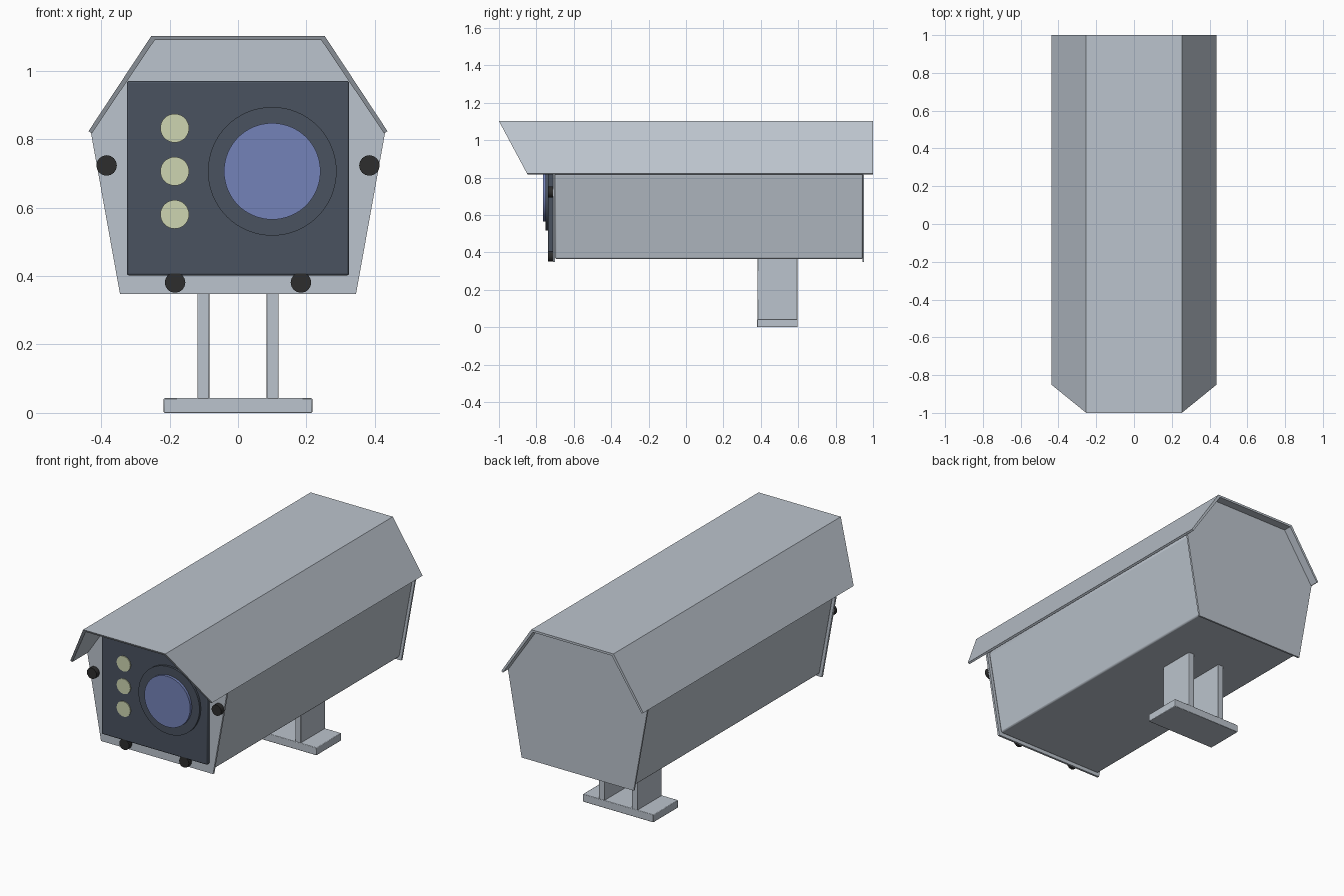
import bpy, bmesh, math

if "Cube" in bpy.data.objects:
    bpy.data.objects.remove(bpy.data.objects["Cube"])


def material(name, rgb):
    m = bpy.data.materials.new(name)
    m.diffuse_color = (*rgb, 1)
    m.use_nodes = True
    m.node_tree.nodes["Principled BSDF"].inputs["Base Color"].default_value = m.diffuse_color
    return m


SHELL = material("pale blue grey", (0.50, 0.55, 0.61))
PANEL = material("dark slate", (0.068, 0.085, 0.115))
GLASS = material("blue glass", (0.175, 0.225, 0.48))
LAMP = material("pale yellow green", (0.61, 0.66, 0.44))
BLACK = material("black", (0.026, 0.026, 0.026))


def finish(name, bm, mat, bevel=0.0):
    bmesh.ops.recalc_face_normals(bm, faces=bm.faces)
    me = bpy.data.meshes.new(name)
    bm.to_mesh(me)
    bm.free()
    me.materials.append(mat)
    ob = bpy.data.objects.new(name, me)
    bpy.context.collection.objects.link(ob)
    if bevel:
        b = ob.modifiers.new("bevel", "BEVEL")
        b.width, b.segments = bevel, 2
    bpy.ops.object.select_all(action="DESELECT")
    ob.select_set(True)
    bpy.context.view_layer.objects.active = ob
    bpy.ops.object.shade_smooth_by_angle(angle=math.radians(30))
    return ob


def prism(name, profile, front, back, mat, bevel=0.0):
    """Sweep an (x, z) outline along y; front and back map z to y."""
    bm = bmesh.new()
    a = [bm.verts.new((x, front(z), z)) for x, z in profile]
    b = [bm.verts.new((x, back(z), z)) for x, z in profile]
    n = len(profile)
    bm.faces.new(a)
    bm.faces.new(b[::-1])
    for i in range(n):
        j = (i + 1) % n
        bm.faces.new((a[i], a[j], b[j], b[i]))
    return finish(name, bm, mat, bevel)


def slab(name, profile, y0, y1, mat, bevel=0.0):
    return prism(name, profile, lambda z: y0, lambda z: y1, mat, bevel)


def box(name, x0, x1, y0, y1, z0, z1, mat, bevel=0.0):
    return slab(name, [(x0, z0), (x1, z0), (x1, z1), (x0, z1)], y0, y1, mat, bevel)


def disc(name, x, z, r, y0, y1, mat, sides=48):
    ring = [(x + r * math.cos(math.tau * i / sides),
             z + r * math.sin(math.tau * i / sides)) for i in range(sides)]
    return slab(name, ring, y0, y1, mat)


def mirrored(half):
    return half + [(-x, z) for x, z in reversed(half)]


# Housing with slightly larger end plates
slab("housing", mirrored([(0.334, 0.365), (0.417, 0.82), (0.24, 1.085)]),
     -0.70, 0.945, SHELL, 0.008)
plate = mirrored([(0.345, 0.348), (0.43, 0.82), (0.247, 1.09)])
slab("front_plate", plate, -0.712, -0.70, SHELL)
slab("back_plate", plate, 0.943, 0.953, SHELL)

# Folded sun hood with raked front edge
outer = [(0.437, 0.823), (0.253, 1.102)]
inner = [(0.243, 1.09), (0.427, 0.817)]
hood = outer + [(-x, z) for x, z in reversed(outer)]
hood += [(-x, z) for x, z in reversed(inner)] + inner
bm = bmesh.new()
rake = lambda z: -1 + (1.102 - z) * 0.535
n = len(hood)
fr = [bm.verts.new((x, rake(z), z)) for x, z in hood]
bk = [bm.verts.new((x, 1.0, z)) for x, z in hood]
for i in range(n):
    j = (i + 1) % n
    bm.faces.new((fr[i], fr[j], bk[j], bk[i]))
for i in range(3):
    # edge strips closing both ends of each hood panel
    for v in (fr, bk):
        bm.faces.new((v[i], v[i + 1], v[n - 2 - i], v[n - 1 - i]))
finish("sun_hood", bm, SHELL)

# Front panel with lens and lamps
box("front_panel", -0.325, 0.325, -0.738, -0.71, 0.402, 0.97, PANEL, 0.006)
disc("lens_ring", 0.10, 0.706, 0.188, -0.75, -0.735, PANEL, 64)
disc("lens_glass", 0.10, 0.706, 0.141, -0.765, -0.745, GLASS, 64)
for i, z in enumerate((0.58, 0.706, 0.832)):
    disc(f"lamp_{i + 1}", -0.185, z, 0.042, -0.743, -0.735, LAMP, 32)

# Cover screws
for side, s in (("left", -1), ("right", 1)):
    disc(f"upper_screw_{side}", s * 0.384, 0.723, 0.03, -0.738, -0.71, BLACK, 16)
    disc(f"lower_screw_{side}", s * 0.184, 0.381, 0.03, -0.738, -0.71, BLACK, 16)

    # Mount uprights
    x0, x1 = sorted((s * 0.084, s * 0.119))
    box(f"mount_upright_{side}", x0, x1, 0.382, 0.596, 0.04, 0.38, SHELL, 0.003)

# Mount base
box("mount_base", -0.217, 0.217, 0.38, 0.597, 0.0, 0.043, SHELL, 0.003)
